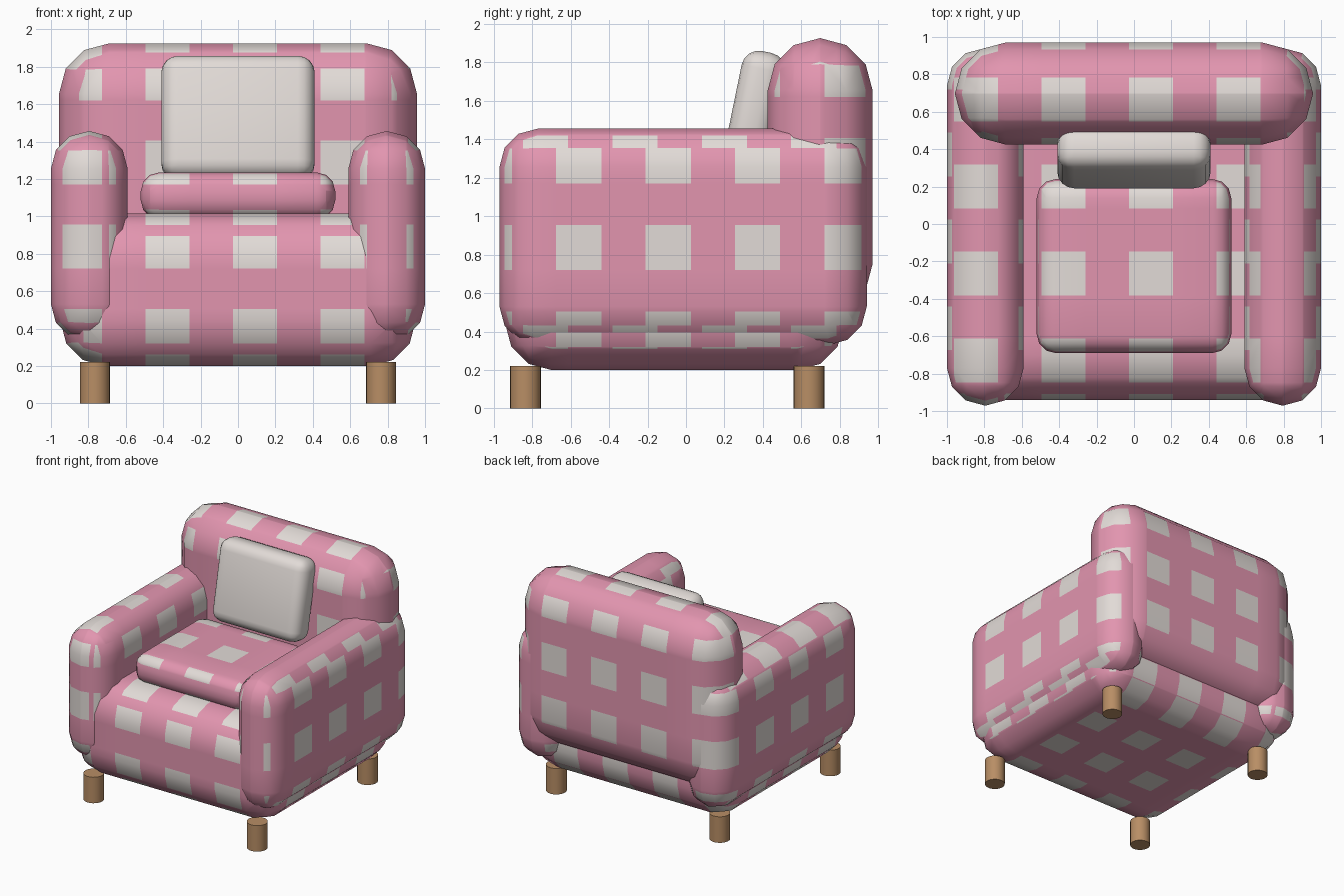
import bpy, bmesh, math
from mathutils import Vector, Matrix

cube = bpy.data.objects.get("Cube")
if cube:
    bpy.data.objects.remove(cube, do_unlink=True)


def material(name, rgb):
    m = bpy.data.materials.new(name)
    m.use_nodes = True
    colour = (*rgb, 1)
    m.diffuse_color = colour
    m.node_tree.nodes["Principled BSDF"].inputs["Base Color"].default_value = colour
    return m


PINK = material("pink fabric", (0.76, 0.30, 0.43))
CREAM = material("cream fabric", (0.76, 0.71, 0.68))
WOOD = material("oak wood", (0.48, 0.27, 0.13))

# Check pattern: start and spacing of the squares along each direction
SQUARE = 0.235
ACROSS = (-0.027, 0.4675)
SIDE_DEPTH = (-0.21, 0.465)
TOP_DEPTH = (-0.383, 0.465)
HEIGHT = (0.27, 0.45)
# For each facing axis: the two directions in which the pattern runs
PATTERN = {
    0: ((1, SIDE_DEPTH), (2, HEIGHT)),
    1: ((0, ACROSS), (2, HEIGHT)),
    2: ((0, ACROSS), (1, TOP_DEPTH)),
}


def facing(normal):
    """Main axis of a face; ties go to up, then to the side."""
    ax, ay, az = (abs(c) for c in normal)
    if az >= max(ax, ay) - 0.02:
        return 2
    return 0 if ax >= ay - 0.02 else 1


def add_checks(bm):
    """Cut the squares into the faces and colour them cream."""
    for f in bm.faces:
        f.material_index = facing(f.normal)
    for main, runs in PATTERN.items():
        for axis, (start, step) in runs:
            for k in range(-4, 5):
                for pos in (start + k * step, start + k * step + SQUARE):
                    faces = [f for f in bm.faces if f.material_index == main]
                    edges = {e for f in faces for e in f.edges}
                    verts = {v for f in faces for v in f.verts}
                    normal = Vector((0, 0, 0))
                    normal[axis] = 1
                    bmesh.ops.bisect_plane(
                        bm, geom=list(verts) + list(edges) + faces,
                        plane_co=normal * pos, plane_no=normal, dist=1e-5)
    for f in bm.faces:
        c = f.calc_center_median()
        f.material_index = int(all(
            (c[axis] - start) % step < SQUARE
            for axis, (start, step) in PATTERN[f.material_index]))


def finish(name, bm, materials):
    mesh = bpy.data.meshes.new(name)
    bm.to_mesh(mesh)
    bm.free()
    for m in materials:
        mesh.materials.append(m)
    obj = bpy.data.objects.new(name, mesh)
    bpy.context.collection.objects.link(obj)
    bpy.ops.object.select_all(action="DESELECT")
    obj.select_set(True)
    bpy.context.view_layer.objects.active = obj
    bpy.ops.object.shade_smooth_by_angle(angle=math.radians(42))
    return obj


def padded_box(name, low, high, radius, segments=3, tilt=0, checked=True):
    low, high = Vector(low), Vector(high)
    bm = bmesh.new()
    bmesh.ops.create_cube(bm, size=1)
    bmesh.ops.scale(bm, vec=high - low, verts=bm.verts)
    bmesh.ops.bevel(bm, geom=bm.edges[:], offset=radius, segments=segments,
                    profile=0.5, affect="EDGES", clamp_overlap=True)
    bmesh.ops.transform(
        bm, verts=bm.verts,
        matrix=Matrix.Translation((low + high) / 2) @ Matrix.Rotation(tilt, 4, "X"))
    bm.normal_update()
    if checked:
        add_checks(bm)
    return finish(name, bm, [PINK, CREAM] if checked else [CREAM])


# Upholstered body
padded_box("seat_base", (-0.95, -0.94, 0.2), (0.95, 0.82, 1.015), 0.24)
padded_box("backrest", (-0.957, 0.425, 0.48), (0.957, 0.97, 1.925), 0.27)
padded_box("left_arm", (0.59, -0.97, 0.33), (1.0, 0.94, 1.455), 0.2)
padded_box("right_arm", (-1.0, -0.97, 0.33), (-0.59, 0.94, 1.455), 0.2)

# Loose cushions
padded_box("seat_cushion", (-0.52, -0.69, 0.985), (0.52, 0.24, 1.235), 0.1)
padded_box("back_pillow", (-0.41, 0.238, 1.19), (0.41, 0.468, 1.86), 0.09,
           segments=4, tilt=math.radians(-11.6), checked=False)

# Round legs
for side, x in (("left", 0.765), ("right", -0.765)):
    for end, y in (("front", -0.835), ("back", 0.64)):
        bm = bmesh.new()
        bmesh.ops.create_cone(bm, cap_ends=True, segments=24, radius1=0.08,
                              radius2=0.08, depth=0.22,
                              matrix=Matrix.Translation((x, y, 0.11)))
        finish(f"{end}_{side}_leg", bm, [WOOD])
